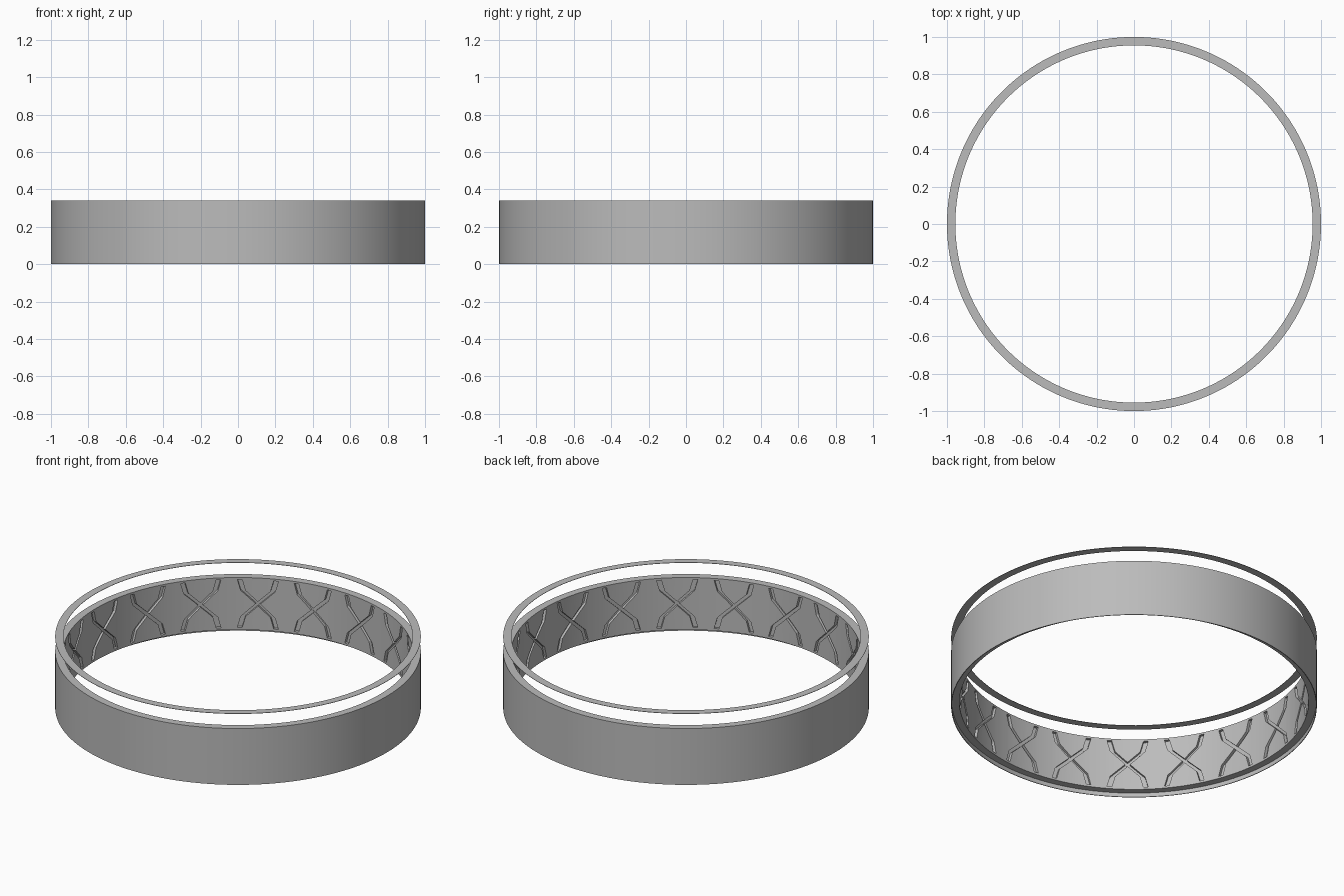
import bpy, bmesh, math

if "Cube" in bpy.data.objects:
    bpy.data.objects.remove(bpy.data.objects["Cube"])

SEG = 190          # facets around the band
COUNT = 19         # crossed grooves around the inside
R_OUT, R_IN = 1.0, 0.955
HEIGHT = 0.34

grey = bpy.data.materials.new("plain grey")
grey.diffuse_color = (0.5, 0.5, 0.5, 1)
grey.use_nodes = True
grey.node_tree.nodes["Principled BSDF"].inputs["Base Color"].default_value = grey.diffuse_color


def make_object(name, bm):
    bmesh.ops.recalc_face_normals(bm, faces=bm.faces)
    mesh = bpy.data.meshes.new(name)
    bm.to_mesh(mesh)
    bm.free()
    mesh.materials.append(grey)
    obj = bpy.data.objects.new(name, mesh)
    bpy.context.collection.objects.link(obj)
    return obj


def lathe(name, profile, closed=True):
    """Turn an (r, z) profile around the z axis."""
    bm = bmesh.new()
    rings = []
    for i in range(SEG):
        a = 2 * math.pi * i / SEG
        rings.append([bm.verts.new((r * math.cos(a), r * math.sin(a), z)) for r, z in profile])
    n = len(profile)
    for i in range(SEG):
        a, b = rings[i], rings[(i + 1) % SEG]
        for k in range(n if closed else n - 1):
            m = (k + 1) % n
            bm.faces.new((a[k], b[k], b[m], a[m]))
    return make_object(name, bm)


def groove_cutter(name, path, width, r0, r1):
    """Bent bars wrapped round the inside, one per repeat; path is (arc, z)."""
    bm = bmesh.new()
    for c in range(COUNT):
        base = -math.pi / 2 + 2 * math.pi * c / COUNT
        sections = []
        for s, z in path:
            corners = []
            for r, side in ((r0, -1), (r0, 1), (r1, 1), (r1, -1)):
                a = base + (s + side * width / 2) / R_IN
                corners.append(bm.verts.new((r * math.cos(a), r * math.sin(a), z)))
            sections.append(corners)
        for a, b in zip(sections, sections[1:]):
            for k in range(4):
                m = (k + 1) % 4
                bm.faces.new((a[k], a[m], b[m], b[k]))
        bm.faces.new(sections[0])
        bm.faces.new(sections[-1][::-1])
    obj = make_object(name, bm)
    obj.hide_render = True
    return obj


# Band: thick wall with a thin lip below its recessed underside
band = lathe("band", [(R_OUT, 0), (R_OUT, HEIGHT), (R_IN, HEIGHT),
                      (R_IN, 0.025), (0.996, 0.025), (0.996, 0)])

# Crossed grooves cut in the inner wall, one bar mirrored to make the cross
path = [(-0.1, 0.328), (-0.082, 0.262), (0, 0.183), (0.082, 0.104), (0.1, 0.038)]
for name, sign in (("groove_cutter_a", 1), ("groove_cutter_b", -1)):
    cutter = groove_cutter(name, [(sign * s, z) for s, z in path], 0.026, 0.93, 0.972)
    mod = band.modifiers.new(name, 'BOOLEAN')
    mod.object = cutter
    mod.operation = 'DIFFERENCE'
    mod.solver = 'EXACT'
    bpy.context.view_layer.objects.active = band
    bpy.ops.object.modifier_apply(modifier=name)
    bpy.data.objects.remove(cutter)

# Flat ring floating above the band
ring = lathe("upper_ring", [(R_IN, 0.428), (R_OUT, 0.428), (R_OUT, 0.43), (R_IN, 0.43)])

for obj in (band, ring):
    bpy.ops.object.select_all(action='DESELECT')
    obj.select_set(True)
    bpy.context.view_layer.objects.active = obj
    bpy.ops.object.shade_smooth_by_angle(angle=math.radians(25))
